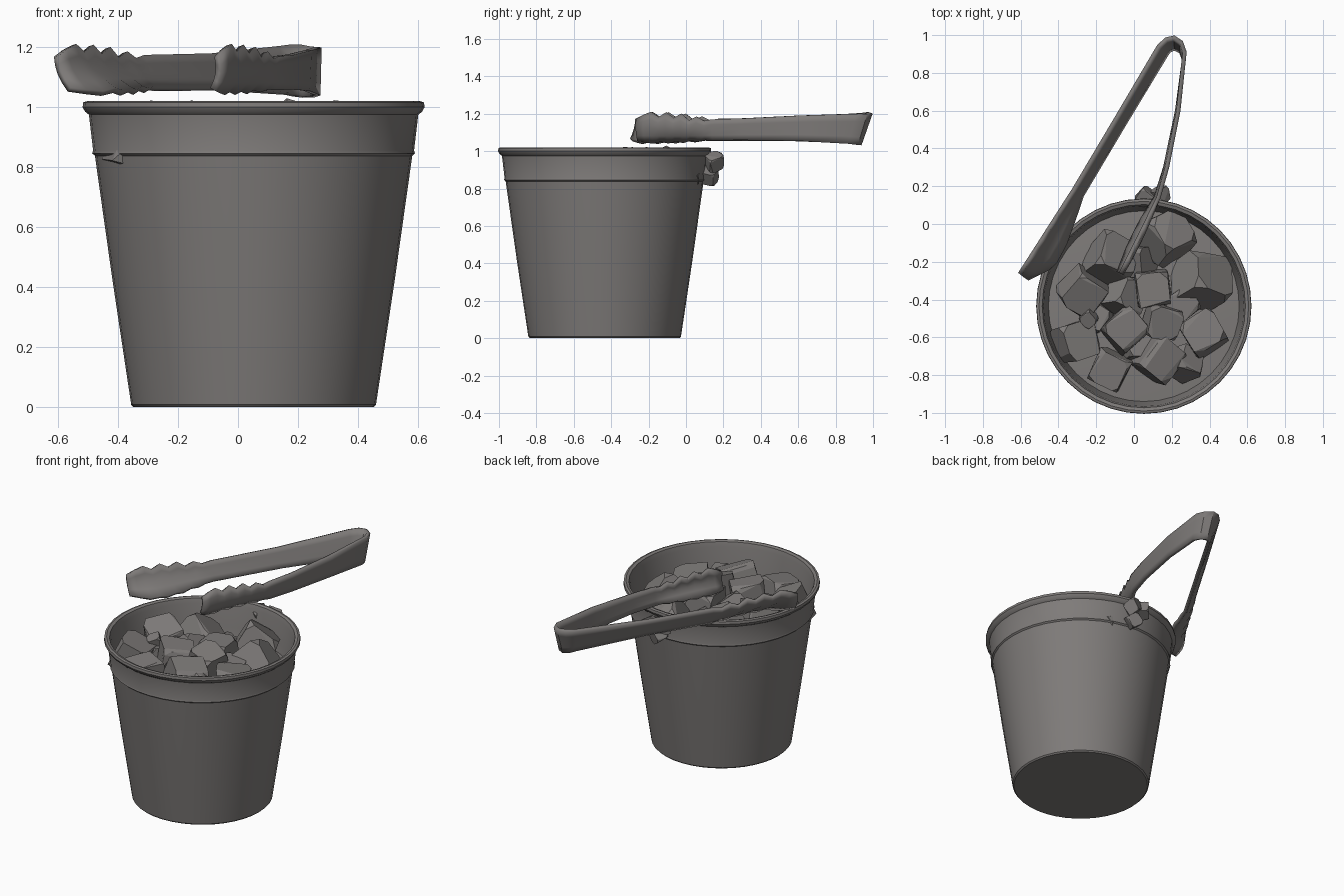
import bpy, bmesh, math, random
from mathutils import Vector, Euler

if "Cube" in bpy.data.objects:
    bpy.data.objects.remove(bpy.data.objects["Cube"])

random.seed(7)
CX, CY = 0.052, -0.435          # bucket axis


def material(name, rgb):
    m = bpy.data.materials.new(name)
    m.diffuse_color = (*rgb, 1.0)
    m.use_nodes = True
    m.node_tree.nodes["Principled BSDF"].inputs["Base Color"].default_value = m.diffuse_color
    return m


GREY = material("warm_grey", (0.21, 0.198, 0.192))


def finish(name, bm, smooth=None):
    bmesh.ops.recalc_face_normals(bm, faces=bm.faces[:])
    me = bpy.data.meshes.new(name)
    bm.to_mesh(me)
    bm.free()
    me.materials.append(GREY)
    ob = bpy.data.objects.new(name, me)
    bpy.context.scene.collection.objects.link(ob)
    if smooth:
        bpy.ops.object.select_all(action='DESELECT')
        ob.select_set(True)
        bpy.context.view_layer.objects.active = ob
        bpy.ops.object.shade_smooth_by_angle(angle=math.radians(smooth))
    return ob


def lathe(name, profile, n=40):
    bm = bmesh.new()
    rings = []
    for r, z in profile:
        if r == 0:
            rings.append([bm.verts.new((CX, CY, z))] * n)
        else:
            rings.append([bm.verts.new((CX + r * math.cos(2 * math.pi * i / n),
                                        CY + r * math.sin(2 * math.pi * i / n), z))
                          for i in range(n)])
    for a, b in zip(rings, rings[1:]):
        for i in range(n):
            j = (i + 1) % n
            quad = list(dict.fromkeys((a[i], a[j], b[j], b[i])))
            bm.faces.new(quad)
    return finish(name, bm, 30)


def chunk(name, loc, size, squash=1.0):
    """Irregular chipped lump: hull of a jittered, rounded cube."""
    bm = bmesh.new()
    rot = Euler([random.uniform(0, 6.28) for _ in range(3)]).to_matrix()
    pts = []
    for sx in (-1, 1):
        for sy in (-1, 1):
            for sz in (-1, 1):
                for k in range(3):
                    p = Vector((sx, sy, sz)) * 0.76
                    p[k] *= random.uniform(0.45, 0.75)
                    pts.append(p * random.uniform(0.9, 1.08))
    for p in pts:
        q = rot @ (p * size)
        q.z *= squash
        bm.verts.new(q + Vector(loc))
    res = bmesh.ops.convex_hull(bm, input=bm.verts[:])
    junk = [g for g in res["geom_interior"] if isinstance(g, bmesh.types.BMVert)]
    bmesh.ops.delete(bm, geom=junk, context='VERTS')
    bmesh.ops.dissolve_limit(bm, angle_limit=math.radians(12),
                             verts=bm.verts[:], edges=bm.edges[:])
    return finish(name, bm)


# Bucket: tapered wall, stepped collar, rolled lip, inner wall and ice bed
lathe("bucket", [(0, 0), (0.4, 0), (0.408, 0.008), (0.47, 0.42), (0.529, 0.838),
                 (0.538, 0.846), (0.535, 0.856), (0.549, 0.975), (0.562, 0.985),
                 (0.57, 1.0), (0.568, 1.016), (0.555, 1.02), (0.538, 1.014),
                 (0.53, 0.985), (0.515, 0.85), (0.505, 0.80), (0, 0.84)])

# Ice: x, y, radius, height of the lump's top
ICE = [(0.18, -0.07, 0.14, 1.00), (0.35, -0.30, 0.15, 1.00), (0.37, -0.58, 0.13, 0.98),
       (0.13, -0.72, 0.125, 1.01), (-0.13, -0.77, 0.115, 0.98), (-0.31, -0.62, 0.125, 1.00),
       (-0.27, -0.36, 0.13, 1.02), (-0.12, -0.19, 0.14, 0.99), (0.10, -0.34, 0.12, 1.01),
       (-0.05, -0.39, 0.11, 0.98), (0.15, -0.52, 0.11, 1.02), (-0.05, -0.56, 0.12, 1.02),
       (0.27, -0.74, 0.09, 0.94), (-0.20, -0.49, 0.09, 0.94), (0.02, -0.65, 0.09, 0.94),
       (0.25, -0.43, 0.10, 0.95), (0.03, -0.20, 0.10, 0.92), (-0.24, -0.50, 0.05, 0.98)]
for i, (x, y, r, top) in enumerate(ICE):
    chunk(f"ice_chunk_{i + 1}", (x, y, top - r), r)

# Small lumps on the back of the rim
for i, (x, y, z, r) in enumerate([(0.06, 0.145, 0.945, 0.053), (0.135, 0.15, 0.945, 0.053),
                                  (0.11, 0.125, 0.868, 0.05)]):
    chunk(f"back_knob_{i + 1}", (x, y, z), r)


# Tongs: a leaning strip described by stations (top point, bottom point, outward bulge)
def paddle(tip, root, out, leans, teeth):
    rows = []
    n = len(teeth)
    out = Vector((*out, 0))
    for i, tooth in enumerate(teeth):
        t = i / (n - 1)
        p = Vector((*tip, 0)).lerp(Vector((*root, 0)), t)
        k = t * (len(leans) - 1)
        a = min(int(k), len(leans) - 2)
        lean = leans[a] + (leans[a + 1] - leans[a]) * (k - a)
        top = p + Vector((0, 0, 1.195 - 0.025 * t + tooth))
        bot = p - out * lean + Vector((0, 0, 1.05 + 0.01 * t - tooth * 0.35))
        rows.append((top, bot, out * 0.028 * math.sin(math.pi * (0.15 + 0.8 * t))))
    return rows


def plain(tx, ty, tz, bx, by, bz):
    return (Vector((tx, ty, tz)), Vector((bx, by, bz)), Vector())


TEETH = [-0.025, 0.0, 0.018, -0.008, 0.02, -0.008, 0.018, -0.015, 0.008, -0.012, 0.0]
left = paddle((-0.605, -0.265), (-0.32, 0.18), (-0.84, 0.54),
              (0.05, 0.13, 0.12, 0.09, 0.055), TEETH)
right = paddle((-0.07, -0.262), (0.13, 0.14), (0.93, -0.36),
               (0.015, 0.03, 0.03, 0.015), TEETH)
bend = [plain(-0.10, 0.55, 1.175, -0.055, 0.52, 1.06),
        plain(0.13, 0.94, 1.20, 0.165, 0.885, 1.045),
        plain(0.17, 0.978, 1.205, 0.185, 0.915, 1.04),
        plain(0.212, 0.988, 1.205, 0.215, 0.928, 1.035),
        plain(0.25, 0.962, 1.20, 0.248, 0.912, 1.035),
        plain(0.268, 0.91, 1.20, 0.264, 0.87, 1.04),
        plain(0.235, 0.60, 1.19, 0.228, 0.60, 1.055),
        plain(0.175, 0.30, 1.175, 0.165, 0.30, 1.06)]

bm = bmesh.new()
strips = []
for top, bot, bulge in left + bend + right[::-1]:
    mids = [top.lerp(bot, f) + bulge * math.sin(math.pi * f) for f in (0, 0.25, 0.5, 0.75, 1)]
    strips.append([bm.verts.new(p) for p in mids])
for a, b in zip(strips, strips[1:]):
    for k in range(4):
        bm.faces.new((a[k], b[k], b[k + 1], a[k + 1]))
tongs = finish("tongs", bm, 30)
mod = tongs.modifiers.new("thickness", 'SOLIDIFY')
mod.thickness = 0.022
mod.offset = 0
